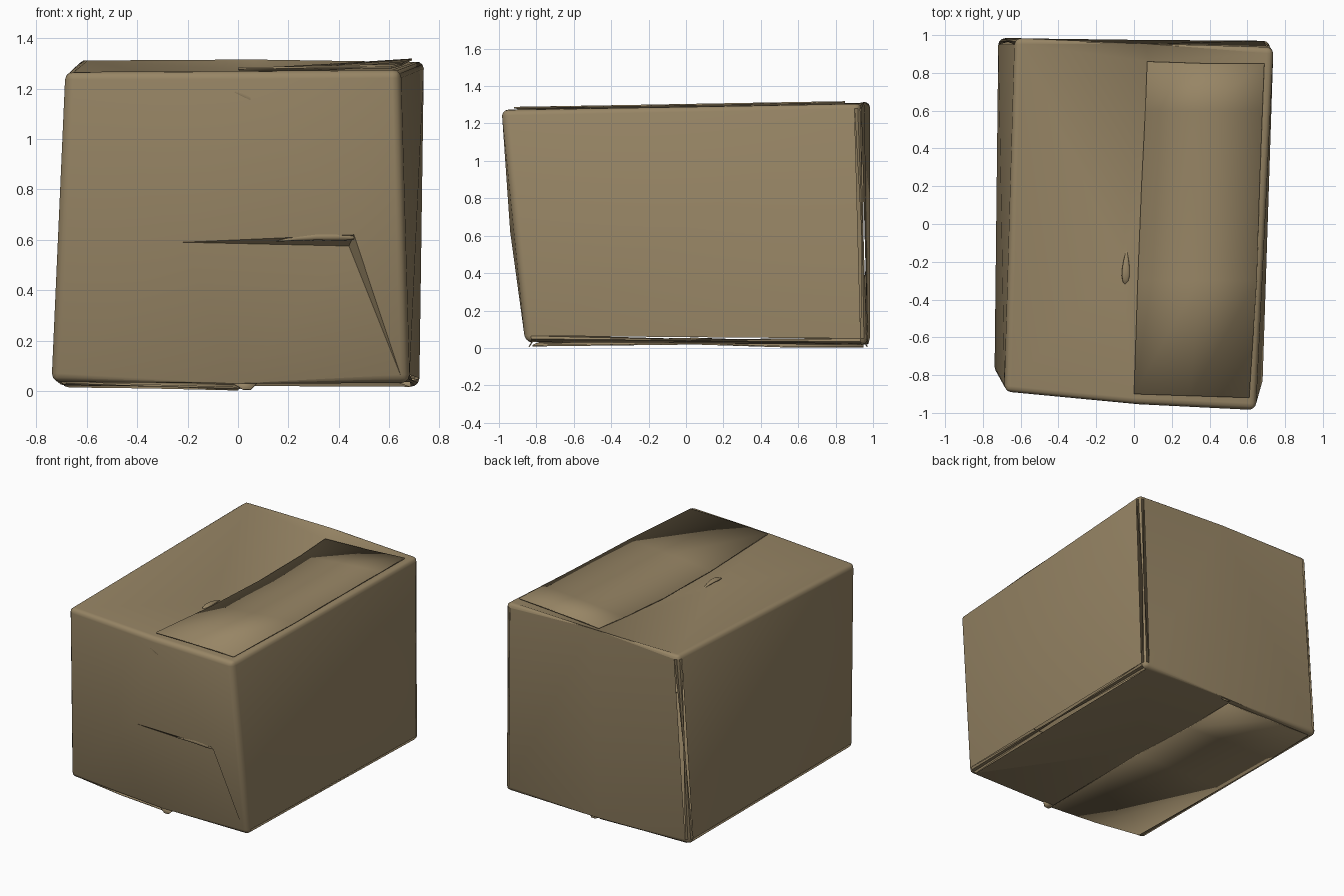
import bpy, bmesh, math
from mathutils import Vector

if "Cube" in bpy.data.objects:
    bpy.data.objects.remove(bpy.data.objects["Cube"])

card = bpy.data.materials.new("cardboard brown")
card.diffuse_color = (0.31, 0.235, 0.13, 1)
card.use_nodes = True
card.node_tree.nodes["Principled BSDF"].inputs["Base Color"].default_value = card.diffuse_color


def finish(bm, name, angle=40):
    bmesh.ops.recalc_face_normals(bm, faces=bm.faces[:])
    me = bpy.data.meshes.new(name)
    bm.to_mesh(me)
    bm.free()
    ob = bpy.data.objects.new(name, me)
    bpy.context.collection.objects.link(ob)
    me.materials.append(card)
    bpy.ops.object.select_all(action='DESELECT')
    ob.select_set(True)
    bpy.context.view_layer.objects.active = ob
    bpy.ops.object.shade_smooth_by_angle(angle=math.radians(angle))
    return ob


def plate(name, rows, thick=0.008):
    """Thin sheet lofted through rows of points."""
    bm = bmesh.new()
    vs = [[bm.verts.new(p) for p in r] for r in rows]
    for a, b in zip(vs, vs[1:]):
        for i in range(len(a) - 1):
            bm.faces.new((a[i], a[i + 1], b[i + 1], b[i]))
    ob = finish(bm, name)
    m = ob.modifiers.new("thickness", 'SOLIDIFY')
    m.thickness = thick
    m.offset = 0
    return ob


# Crumpled box body: lettered control points, wound into creased triangles
P = {
    'a': (-.74, -.79, .035), 'b': (.68, -.86, .03), 'c': (.72, .97, .015), 'd': (-.72, .985, .02),
    'A': (-.685, -.89, 1.27), 'B': (.645, -.985, 1.277), 'C': (.738, .935, 1.315), 'D': (-.63, .985, 1.322),
    'F': (0, -.955, 1.272), 'T': (.06, .955, 1.315), 'M': (.02, .05, 1.215), 'P': (.08, .86, 1.27),
    'K': (-.07, -.2, 1.195),
    's': (0, -.83, .03), 't': (0, .975, .02), 'm': (0, .05, .055),
    'R': (-.22, -.872, .59), 'S': (.46, -.94, .62), 'U': (.44, -.885, .575),
}
TRIS = ("aRA ARF FRS FSB BSb RUS SUb asR sUR sbU "      # front
        "TDd Tdt Ttc TcC "                              # back
        "aAd AdD bcC bCB "                              # sides
        "AFK AKD KFM KMP KPD DPT "                      # top left
        "FBM BCM MCP PCT "                              # top right
        "asm amd mdt sbm bcm mct")                      # underside
OUTER = "aA bB cC dD AF FB BC CT TD DA as sb bc ct td da".split()
bm = bmesh.new()
V = {k: bm.verts.new(p) for k, p in P.items()}
for t in TRIS.split():
    bm.faces.new([V[k] for k in t])
edges = [bm.edges.get((V[a], V[b])) for a, b in OUTER]
bmesh.ops.bevel(bm, geom=edges, offset=.035, segments=3, profile=.5,
                affect='EDGES', clamp_overlap=True)
finish(bm, "box_body")

# Top right flap lying over the seam, sagging in the middle
plate("top_right_flap", [
    [(.00, -.90, 1.280), (.30, -.91, 1.285), (.61, -.92, 1.284)],
    [(.02, -.30, 1.245), (.34, -.30, 1.275), (.65, -.30, 1.295)],
    [(.04, .20, 1.238), (.35, .20, 1.277), (.665, .20, 1.304)],
    [(.06, .60, 1.255), (.37, .60, 1.288), (.68, .60, 1.311)],
    [(.07, .86, 1.278), (.38, .85, 1.295), (.69, .85, 1.315)]])

# Bottom flap overlapping the underside seam
plate("bottom_left_flap", [
    [(.01, -.82, .012), (-.35, -.80, .022), (-.68, -.76, .034)],
    [(.01, .05, .022), (-.35, .05, .032), (-.69, .05, .028)],
    [(.00, .55, .006), (-.35, .55, .026), (-.69, .55, .024)],
    [(.00, .95, .006), (-.35, .95, .014), (-.67, .95, .018)]])

# Small torn tabs at the front and back ends of the bottom seam
for nm, y, s in (("front", -.82, -1), ("back", .95, 1)):
    plate(f"{nm}_bottom_tab", [
        [(-.03, y, .035), (.08, y, .035)],
        [(.02, y + s * .02, .006), (.05, y + s * .02, .006)]], .006)


def scrap(name, a, b, width, depth):
    """Tapered lump stretched from a to b, for dents and torn lips."""
    a, b = Vector(a), Vector(b)
    d = b - a
    rot = d.to_track_quat('X', 'Z')
    bm = bmesh.new()
    bmesh.ops.create_uvsphere(bm, u_segments=12, v_segments=8, radius=1)
    for v in bm.verts:
        k = .65 + .35 * v.co.x
        v.co = rot @ Vector((v.co.x * d.length / 2, v.co.y * depth * k,
                             v.co.z * width * k - .012 * v.co.x ** 2)) + (a + b) / 2
    finish(bm, name, 60)


scrap("front_tear", (-.065, -.938, 1.215), (.10, -.937, 1.145), .03, .018)
scrap("front_crease_tip", (.15, -.905, .605), (.475, -.93, .62), .022, .016)
scrap("top_tear", (-.04, -.14, 1.215), (-.045, -.32, 1.222), .014, .03)
